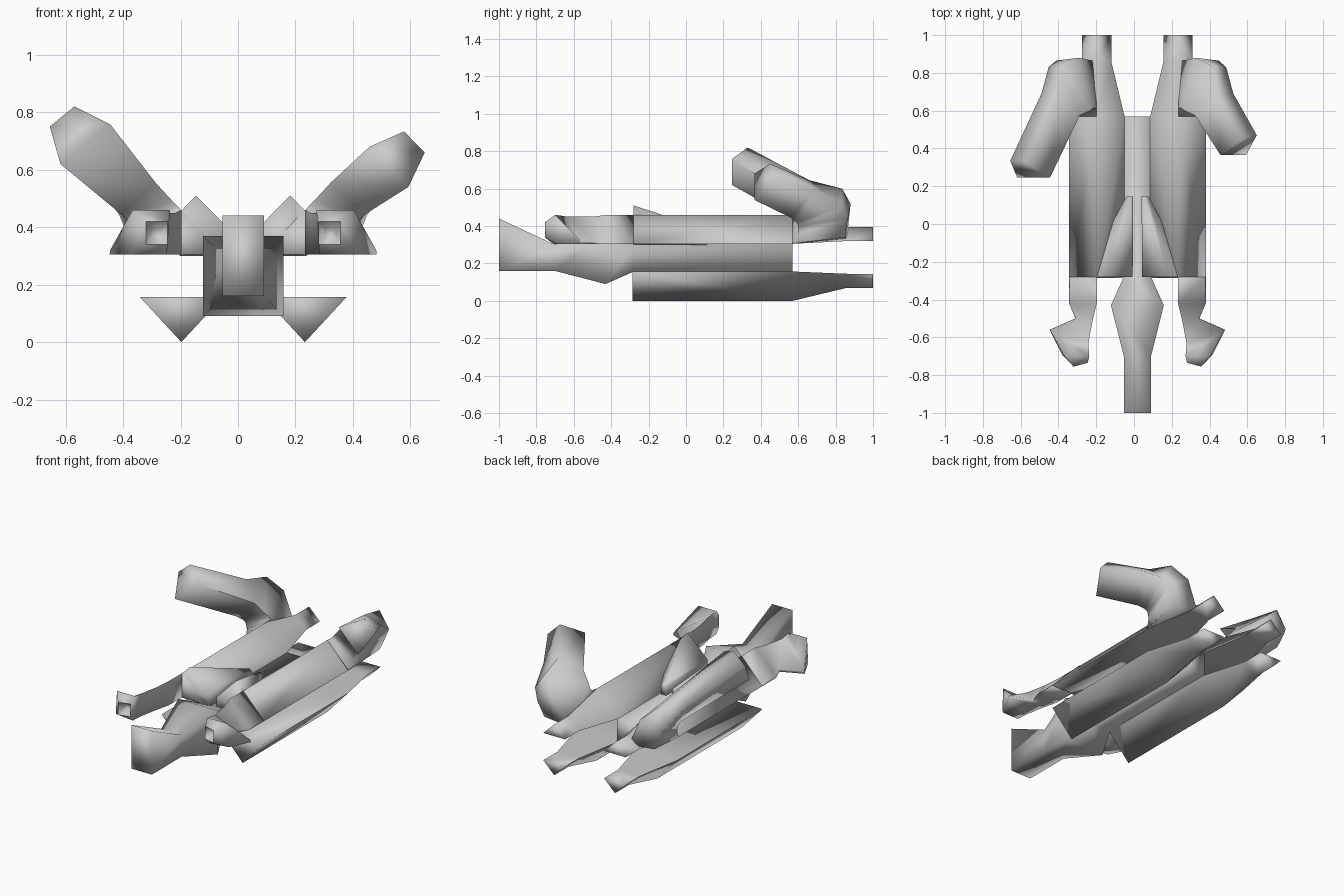
import bpy, bmesh, math

CX = 0.018  # symmetry axis of the craft


def loft(name, rings):
    """Closed solid through a series of rings with equal point counts."""
    bm = bmesh.new()
    vs = [[bm.verts.new(p) for p in r] for r in rings]
    n = len(vs[0])
    for a, b in zip(vs, vs[1:]):
        for i in range(n):
            j = (i + 1) % n
            bm.faces.new((a[i], a[j], b[j], b[i]))
    bm.faces.new(vs[0])
    bm.faces.new(vs[-1])
    bmesh.ops.recalc_face_normals(bm, faces=bm.faces)
    me = bpy.data.meshes.new(name)
    bm.to_mesh(me)
    bm.free()
    ob = bpy.data.objects.new(name, me)
    bpy.context.collection.objects.link(ob)
    bpy.ops.object.select_all(action='DESELECT')
    ob.select_set(True)
    bpy.context.view_layer.objects.active = ob
    bpy.ops.object.shade_smooth_by_angle(angle=math.radians(95))
    return ob


def sided(s, rings):
    """Place rings (x = distance from the axis) on one side."""
    return [[(CX + s * x, y, z) for x, y, z in r] for r in rings]


def rect(y, hw, z0, z1):
    return [(CX - hw, y, z0), (CX + hw, y, z0), (CX + hw, y, z1), (CX - hw, y, z1)]


def tri(y, hw, base, apex):
    return [(0.215 - hw, y, base), (0.215 + hw, y, base), (0.215, y, apex)]


# Central hull with bulge and nose
loft("central_hull", [rect(-1, .072, .16, .44), rect(-.7, .072, .16, .30),
                      rect(-.43, .14, .09, .37), rect(-.28, .072, .157, .305),
                      rect(.57, .072, .157, .305)])

for s, side in ((-1, "left"), (1, "right")):
    # Triangular prisms below and above, tapering to the tail
    loft(side + "_keel", sided(s, [tri(-.285, .145, .157, 0), tri(.57, .145, .157, 0),
                                   tri(.86, .077, .145, .07), tri(1, .077, .145, .07)]))
    loft(side + "_pod", sided(s, [tri(-.285, .147, .305, .46), tri(.57, .147, .305, .46),
                                  tri(.86, .077, .32, .395), tri(1, .077, .32, .395)]))

    # Wedge fin beside the spine
    loft(side + "_wedge_fin", sided(s, [
        [(.025, -.28, .30), (.025, -.28, .37), (.164, -.28, .51), (.29, -.28, .38), (.22, -.28, .30)],
        [(.022, .145, .30), (.022, .145, .36), (.036, .145, .372), (.058, .145, .36), (.058, .145, .30)]]))

    # Hooked claw growing out of the pod front, with a square recess at its tip
    loft(side + "_claw", sided(s, [
        [(.215, -.28, .305), (.362, -.28, .305), (.358, -.28, .31), (.215, -.28, .46)],
        [(.215, -.42, .305), (.362, -.42, .305), (.355, -.42, .315), (.215, -.42, .46)],
        [(.235, -.50, .305), (.328, -.50, .305), (.325, -.50, .32), (.235, -.50, .45)],
        [(.262, -.64, .305), (.465, -.56, .305), (.463, -.56, .32), (.26, -.63, .45)],
        [(.266, -.71, .305), (.40, -.69, .305), (.385, -.70, .46), (.255, -.70, .46)],
        [(.263, -.735, .34), (.338, -.755, .34), (.338, -.755, .42), (.263, -.735, .42)],
        [(.285, -.70, .365), (.316, -.70, .365), (.316, -.70, .395), (.285, -.70, .395)]]))

    # Bent arm: rises from the pod rear and turns forward and outward
    if s < 0:
        tip = [(.673, .335, .75), (.588, .33, .82), (.463, .245, .758), (.636, .245, .62)]
    else:
        tip = [(.632, .47, .66), (.56, .45, .733), (.44, .365, .68), (.575, .365, .54)]
    loft(side + "_arm", sided(s, [
        [(.365, .57, .305), (.217, .57, .305), (.217, .57, .46), (.36, .57, .315)],
        [(.39, .85, .34), (.217, .86, .33), (.217, .61, .46), (.375, .60, .36)],
        [(.43, .865, .44), (.31, .88, .52), (.23, .615, .475), (.385, .60, .40)],
        [(.47, .83, .50), (.40, .835, .60), (.25, .60, .495), (.395, .59, .42)],
        [(.508, .69, .59), (.42, .66, .645), (.305, .575, .555), (.425, .56, .445)],
        tip]))
